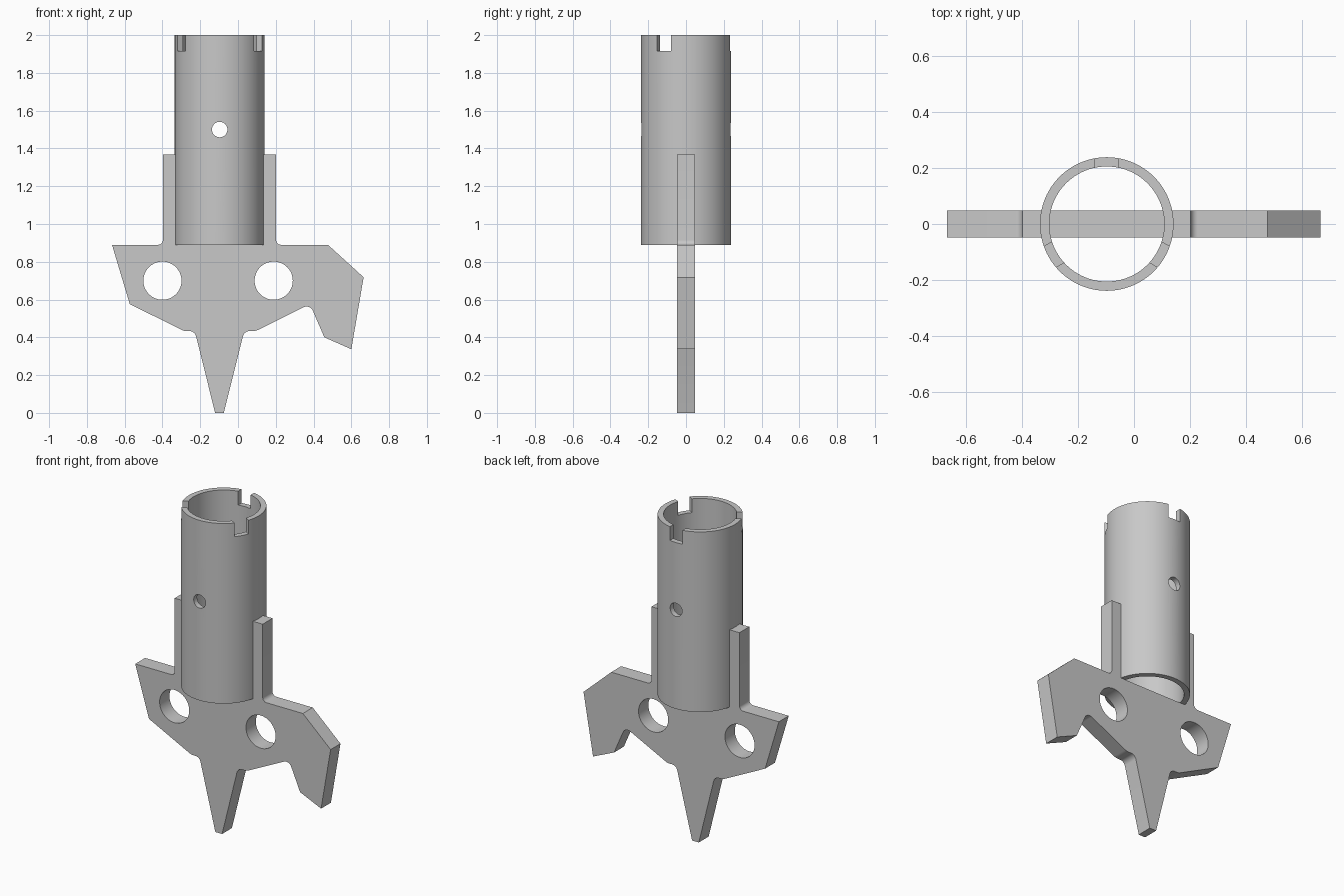
import bpy, bmesh, math
from mathutils import Vector, Matrix

old = bpy.data.objects.get("Cube")
if old:
    bpy.data.objects.remove(old, do_unlink=True)

AXIS_X, BASE_Z, TOP_Z = -0.097, 0.89, 2.0
OUTER_R, INNER_R = 0.238, 0.205
HALF_THICK = 0.048

grey = bpy.data.materials.new("plain grey")
grey.use_nodes = True
grey.diffuse_color = (0.58, 0.58, 0.58, 1)
grey.node_tree.nodes["Principled BSDF"].inputs["Base Color"].default_value = (0.58, 0.58, 0.58, 1)


def finish(name, bm):
    bmesh.ops.recalc_face_normals(bm, faces=bm.faces[:])
    mesh = bpy.data.meshes.new(name)
    bm.to_mesh(mesh)
    bm.free()
    mesh.materials.append(grey)
    obj = bpy.data.objects.new(name, mesh)
    bpy.context.collection.objects.link(obj)
    return obj


def cylinder(name, radius, depth, centre, along_y=False, sides=96):
    bm = bmesh.new()
    turn = Matrix.Rotation(math.pi / 2, 4, 'X') if along_y else Matrix()
    bmesh.ops.create_cone(bm, cap_ends=True, segments=sides, radius1=radius, radius2=radius,
                          depth=depth, matrix=Matrix.Translation(centre) @ turn)
    return finish(name, bm)


def box(name, size, matrix):
    bm = bmesh.new()
    bmesh.ops.create_cube(bm, size=1, matrix=matrix @ Matrix.Diagonal((*size, 1)))
    return finish(name, bm)


def select_only(obj):
    bpy.ops.object.select_all(action='DESELECT')
    obj.select_set(True)
    bpy.context.view_layer.objects.active = obj


def cut(obj, cutters):
    select_only(obj)
    for cutter in cutters:
        mod = obj.modifiers.new("cut", 'BOOLEAN')
        mod.operation, mod.solver, mod.object = 'DIFFERENCE', 'EXACT', cutter
        bpy.ops.object.modifier_apply(modifier=mod.name)
        bpy.data.objects.remove(cutter, do_unlink=True)
    select_only(obj)
    bpy.ops.object.shade_smooth_by_angle(angle=math.radians(25))


def rounded(outline, steps=6):
    """Replace each corner that has a radius by a tangent arc."""
    result = []
    for i, (x, z, radius) in enumerate(outline):
        p = Vector((x, z))
        if not radius:
            result.append(p)
            continue
        a = (Vector(outline[i - 1][:2]) - p).normalized()
        b = (Vector(outline[(i + 1) % len(outline)][:2]) - p).normalized()
        half = math.acos(a.dot(b)) / 2
        centre = p + (a + b).normalized() * radius / math.sin(half)
        start = p + a * radius / math.tan(half) - centre
        end = p + b * radius / math.tan(half) - centre
        for k in range(steps + 1):
            result.append(centre + start.lerp(end, k / steps).normalized() * radius)
    return result


# Tube with bore, cross pin hole and three notches in the rim
tube = cylinder("tube", OUTER_R, TOP_Z - BASE_Z, (AXIS_X, 0, (TOP_Z + BASE_Z) / 2))
tube_cutters = [
    cylinder("bore_cutter", INNER_R, 3, (AXIS_X, 0, 1.5)),
    cylinder("pin_cutter", 0.041, 1, (AXIS_X, 0, 1.5), True, 40),
]
for degrees in (90, 210, 330):
    place = (Matrix.Translation((AXIS_X, 0, TOP_Z)) @ Matrix.Rotation(math.radians(degrees), 4, 'Z')
             @ Matrix.Translation((0.22, 0, 0)))
    tube_cutters.append(box("notch_cutter", (0.2, 0.085, 0.17), place))
cut(tube, tube_cutters)

# Flat plate: spike, hook and two fins in one outline of x, z and corner radius
outline = [
    (-0.667, 0.89, 0), (-0.573, 0.576, 0), (-0.285, 0.433, 0.06), (-0.229, 0.433, 0.035),
    (-0.121, 0, 0), (-0.075, 0, 0), (0.033, 0.433, 0.035), (0.093, 0.433, 0.06),
    (0.381, 0.576, 0.035), (0.457, 0.4, 0), (0.6, 0.337, 0), (0.665, 0.718, 0),
    (0.476, 0.89, 0), (0.202, 0.89, 0.025), (0.202, 1.367, 0), (0.125, 1.367, 0),
    (0.125, BASE_Z, 0), (-0.319, BASE_Z, 0), (-0.319, 1.367, 0), (-0.398, 1.367, 0),
    (-0.398, 0.89, 0.025),
]
bm = bmesh.new()
face = bm.faces.new([bm.verts.new((p.x, -HALF_THICK, p.y)) for p in rounded(outline)])
side = bmesh.ops.extrude_face_region(bm, geom=[face], use_keep_orig=True)
bmesh.ops.translate(bm, vec=(0, 2 * HALF_THICK, 0),
                    verts=[v for v in side["geom"] if isinstance(v, bmesh.types.BMVert)])
plate = finish("plate", bm)
cut(plate, [cylinder("hole_cutter", 0.101, 1, (x, 0, 0.7), True, 64) for x in (-0.4, 0.189)])
